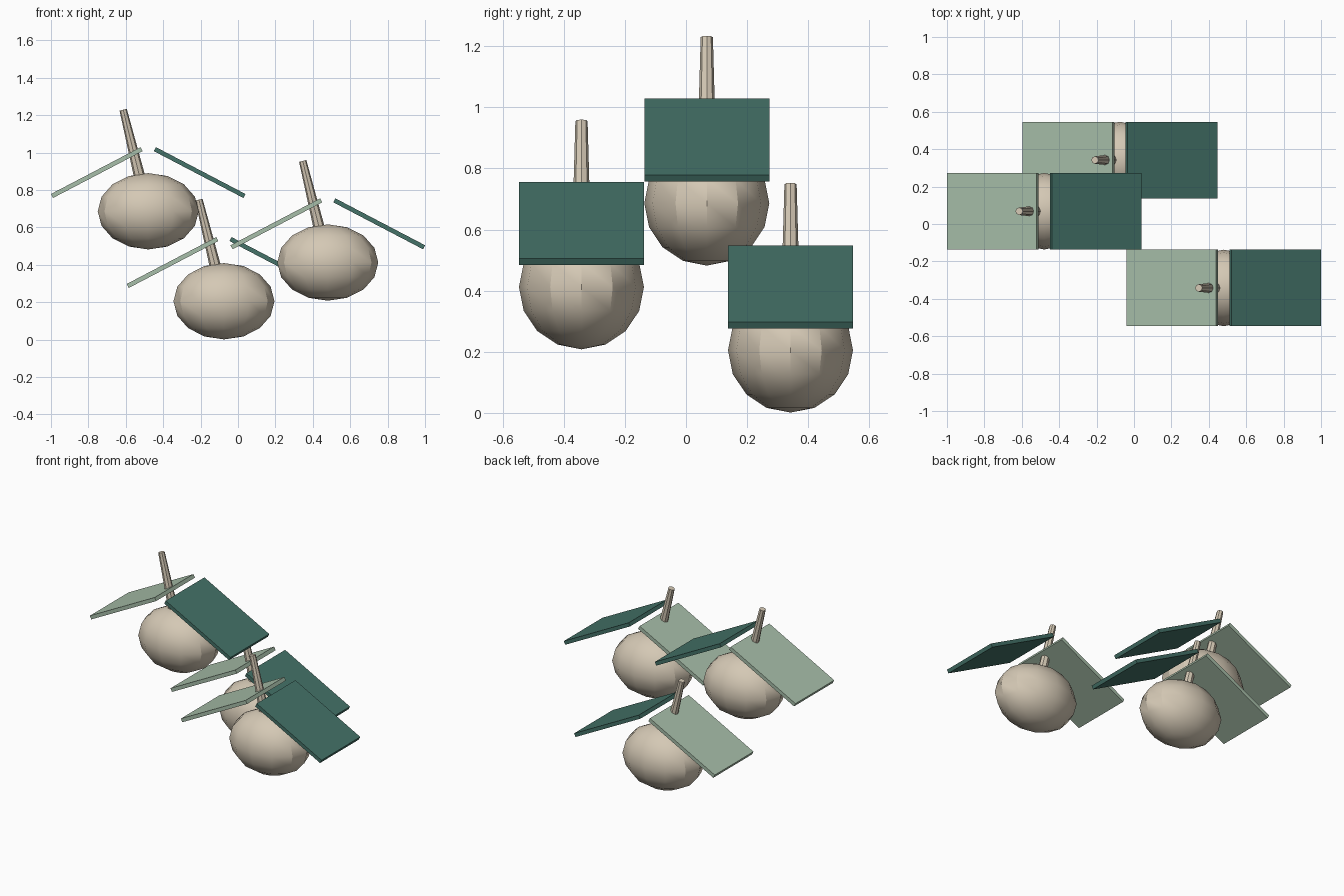
import bpy, math
from mathutils import Matrix, Vector

if "Cube" in bpy.data.objects:
    bpy.data.objects.remove(bpy.data.objects["Cube"])


def make_material(name, color):
    m = bpy.data.materials.new(name)
    m.diffuse_color = (*color, 1)
    m.use_nodes = True
    m.node_tree.nodes["Principled BSDF"].inputs["Base Color"].default_value = m.diffuse_color
    return m


cream = make_material("cream", (0.66, 0.58, 0.46))
sage = make_material("light sage", (0.39, 0.52, 0.40))
teal = make_material("dark teal green", (0.058, 0.168, 0.138))


def finish(name, mat, smooth=False):
    ob = bpy.context.object
    ob.name = name
    ob.data.materials.append(mat)
    if smooth:
        bpy.ops.object.shade_smooth_by_angle(angle=math.radians(30))
    return ob


def add_body(c):
    # wide faceted ellipsoid
    bpy.ops.mesh.primitive_uv_sphere_add(segments=12, ring_count=8, radius=1, location=c)
    ob = bpy.context.object
    ob.scale = (0.27, 0.2045, 0.204)
    bpy.ops.object.transform_apply(location=False, rotation=False, scale=True)
    finish("body", cream, True)


def add_stem(c):
    # tapered stem leaning to the left
    tilt = -math.radians(13.8)
    length = 0.40
    axis = Matrix.Rotation(tilt, 3, 'Y') @ Vector((0, 0, 1))
    top = c + Vector((-0.134, 0, 0.543))
    bpy.ops.mesh.primitive_cone_add(vertices=8, radius1=0.031, radius2=0.02, depth=length,
                                    location=top - axis * length / 2, rotation=(0, tilt, 0))
    finish("stem", cream)


def add_panel(c, side, name, mat):
    # sloping panel, falling away from the centre
    bpy.ops.mesh.primitive_cube_add(size=1, location=c + Vector((side * 0.275, 0, 0.207)),
                                    rotation=(0, side * math.radians(27.6), 0))
    bpy.context.object.scale = (0.541, 0.409, 0.024)
    bpy.ops.object.transform_apply(location=False, rotation=False, scale=True)
    finish(name, mat)


# three identical pieces
for center in ((-0.48, 0.068, 0.686), (0.48, -0.342, 0.412), (-0.075, 0.342, 0.205)):
    c = Vector(center)
    add_body(c)
    add_stem(c)
    add_panel(c, -1, "left_panel", sage)
    add_panel(c, 1, "right_panel", teal)
